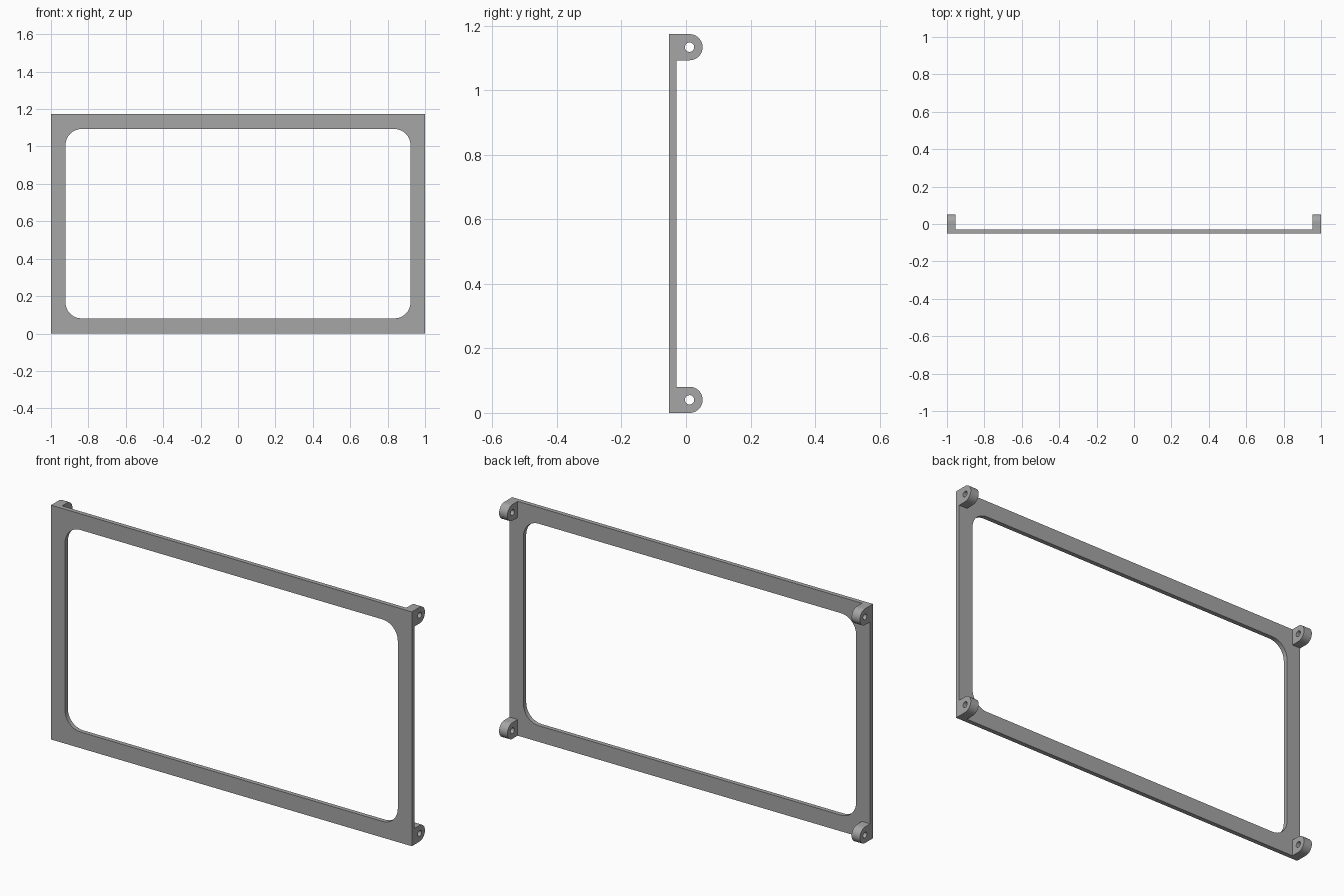
import bpy, bmesh
from math import pi, cos, sin, radians
from mathutils import Vector

cube = bpy.data.objects.get("Cube")
if cube:
    bpy.data.objects.remove(cube, do_unlink=True)

HEIGHT = 1.174
FRONT, PLATE_BACK = -0.052, -0.03
LUG_R, LUG_Y, HOLE_R, LUG_W = 0.0405, 0.011, 0.0145, 0.046

grey = bpy.data.materials.new("plain grey")
grey.use_nodes = True
colour = (0.38, 0.38, 0.38, 1)
grey.diffuse_color = colour
grey.node_tree.nodes["Principled BSDF"].inputs["Base Color"].default_value = colour


def arc(cx, cy, r, start, end, steps):
    """Points along an arc, angles in degrees."""
    angles = [radians(start + (end - start) * i / steps) for i in range(steps + 1)]
    return [(cx + r * cos(a), cy + r * sin(a)) for a in angles]


def prism(name, loops, place, depth):
    """Fill an outline with holes, then extrude it along depth."""
    bm = bmesh.new()
    for loop in loops:
        verts = [bm.verts.new(place(a, b)) for a, b in loop]
        for i, v in enumerate(verts):
            bm.edges.new((verts[i - 1], v))
    bmesh.ops.triangle_fill(bm, edges=bm.edges[:], use_beauty=True)
    moved = bmesh.ops.extrude_face_region(bm, geom=bm.faces[:], use_keep_orig=True)
    new_verts = [g for g in moved["geom"] if isinstance(g, bmesh.types.BMVert)]
    bmesh.ops.translate(bm, verts=new_verts, vec=Vector(depth))
    bmesh.ops.recalc_face_normals(bm, faces=bm.faces[:])
    mesh = bpy.data.meshes.new(name)
    bm.to_mesh(mesh)
    bm.free()
    mesh.materials.append(grey)
    obj = bpy.data.objects.new(name, mesh)
    bpy.context.collection.objects.link(obj)
    bpy.ops.object.select_all(action="DESELECT")
    obj.select_set(True)
    bpy.context.view_layer.objects.active = obj
    bpy.ops.object.shade_smooth_by_angle(angle=radians(30))
    return obj


# Flat rectangular frame with a rounded opening
outer = [(-1, 0), (1, 0), (1, HEIGHT), (-1, HEIGHT)]
half_w, low, high, r = 0.922, 0.081, HEIGHT - 0.081, 0.085
corners = [(half_w - r, high - r), (r - half_w, high - r),
           (r - half_w, low + r), (half_w - r, low + r)]
opening = []
for i, (cx, cz) in enumerate(corners):
    opening += arc(cx, cz, r, 90 * i, 90 * i + 90, 12)
prism("frame_plate", [outer, opening],
      lambda x, z: (x, FRONT, z), (0, PLATE_BACK - FRONT, 0))

# Four round-ended mounting lugs with through holes, flush with the corners
for side, x in (("right", -1), ("left", 1 - LUG_W)):
    for level, z in (("lower", LUG_R), ("upper", HEIGHT - LUG_R)):
        profile = [(PLATE_BACK, z - LUG_R)] + arc(LUG_Y, z, LUG_R, -90, 90, 24)
        profile.append((PLATE_BACK, z + LUG_R))
        hole = arc(LUG_Y, z, HOLE_R, 0, 360, 24)[:-1]
        prism(f"{level}_{side}_lug", [profile, hole],
              lambda y, h: (x, y, h), (LUG_W, 0, 0))
